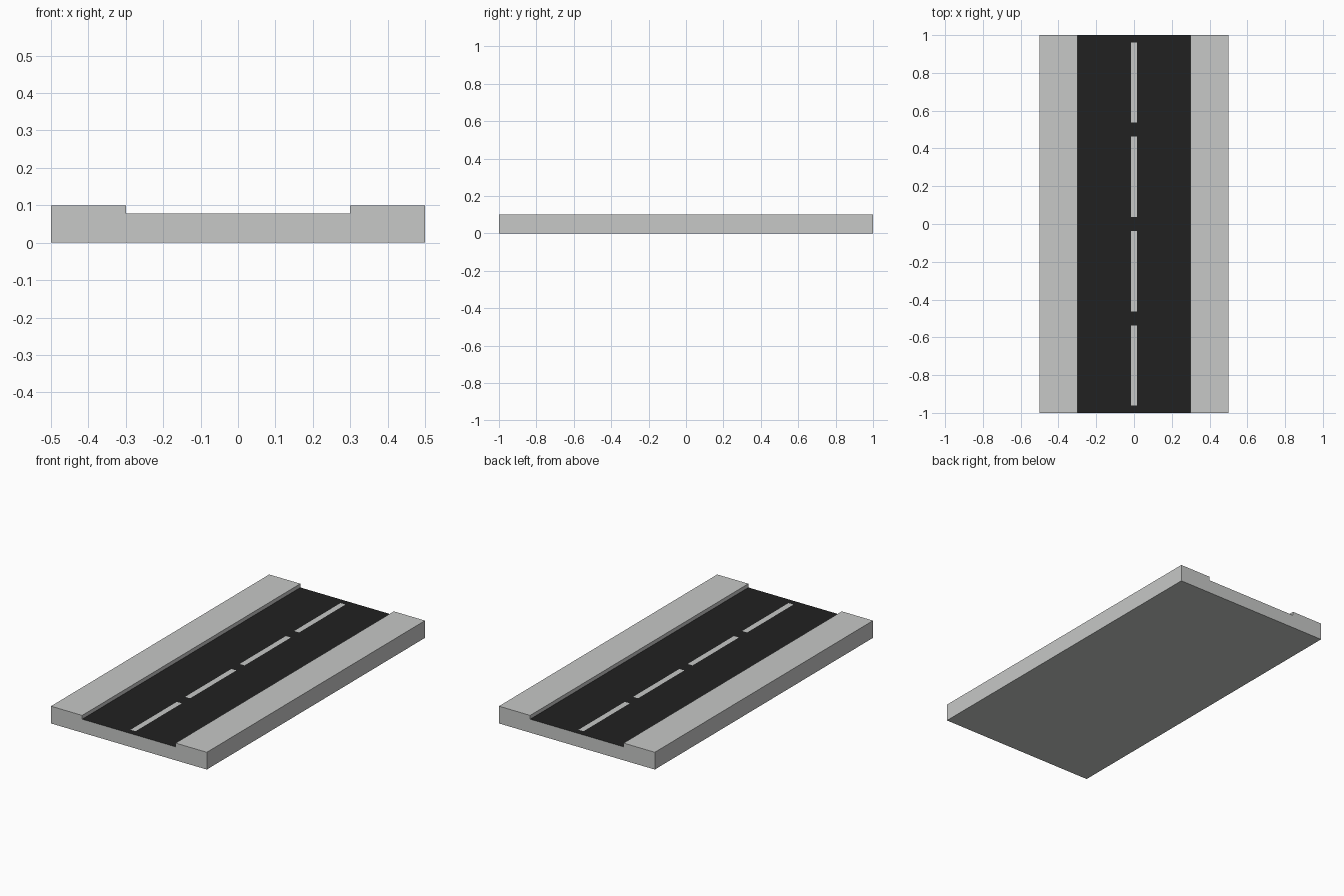
import bpy, bmesh
from mathutils import Vector

if "Cube" in bpy.data.objects:
    bpy.data.objects.remove(bpy.data.objects["Cube"])

HALF_LEN, HALF_W, ROAD_W = 1.0, 0.5, 0.3
ROAD_Z, KERB_Z = 0.078, 0.10
DASH_W, DASH_HALF = 0.016, 0.212
DASH_CENTRES = [-0.75, -0.25, 0.25, 0.75]


def material(name, rgb):
    m = bpy.data.materials.new(name)
    m.diffuse_color = (*rgb, 1.0)
    m.use_nodes = True
    m.node_tree.nodes["Principled BSDF"].inputs["Base Color"].default_value = m.diffuse_color
    return m


concrete = material("light grey concrete", (0.57, 0.58, 0.57))
asphalt = material("dark asphalt", (0.015, 0.015, 0.015))

# Road section: raised pavements either side of a sunken carriageway
profile = [(-HALF_W, 0), (HALF_W, 0), (HALF_W, KERB_Z), (ROAD_W, KERB_Z),
           (ROAD_W, ROAD_Z), (-ROAD_W, ROAD_Z), (-ROAD_W, KERB_Z), (-HALF_W, KERB_Z)]
bm = bmesh.new()
end = bm.faces.new([bm.verts.new((x, -HALF_LEN, z)) for x, z in profile])
ext = bmesh.ops.extrude_face_region(bm, geom=[end])
bmesh.ops.translate(bm, vec=(0, 2 * HALF_LEN, 0),
                    verts=[v for v in ext["geom"] if isinstance(v, bmesh.types.BMVert)])
bmesh.ops.recalc_face_normals(bm, faces=bm.faces[:])


def is_road(f):
    return f.normal.z > 0.9 and f.calc_center_median().z < (ROAD_Z + KERB_Z) / 2


def cut_road(co, no):
    faces = [f for f in bm.faces if is_road(f)]
    edges = list({e for f in faces for e in f.edges})
    verts = list({v for f in faces for v in f.verts})
    bmesh.ops.bisect_plane(bm, geom=verts + edges + faces,
                           plane_co=Vector(co), plane_no=Vector(no), dist=1e-5)
    bm.normal_update()


# Cut the centre line dashes into the carriageway surface
for s in (-1, 1):
    cut_road((s * DASH_W, 0, 0), (1, 0, 0))
    for c in DASH_CENTRES:
        cut_road((0, c + s * DASH_HALF, 0), (0, 1, 0))

# Asphalt everywhere on the carriageway except the dashes
for f in bm.faces:
    if is_road(f):
        p = f.calc_center_median()
        dash = abs(p.x) < DASH_W and any(abs(p.y - c) < DASH_HALF for c in DASH_CENTRES)
        f.material_index = 0 if dash else 1

mesh = bpy.data.meshes.new("road_section")
bm.to_mesh(mesh)
bm.free()
mesh.materials.append(concrete)
mesh.materials.append(asphalt)
bpy.context.collection.objects.link(bpy.data.objects.new("road_section", mesh))
